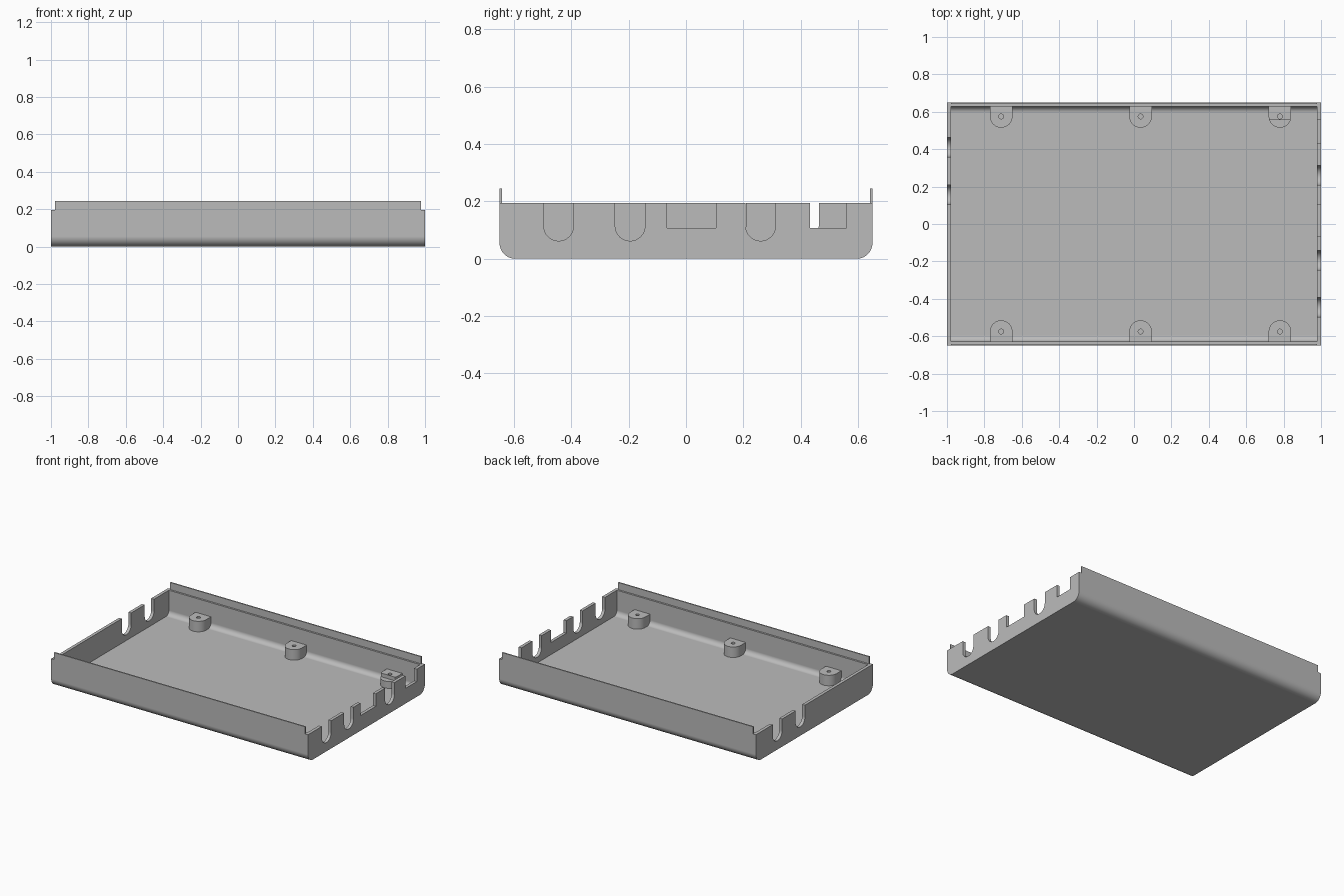
import bpy, bmesh
from math import sin, cos, pi, atan2, radians

cube = bpy.data.objects.get("Cube")
if cube:
    bpy.data.objects.remove(cube, do_unlink=True)

# Main dimensions
LENGTH, WIDTH = 1.0, 0.65          # half sizes
RIM, LIP_TOP = 0.195, 0.245
WALL, LIP = 0.022, 0.009
RADIUS = 0.055                     # rounded long bottom edges
INNER_X = LENGTH - WALL

grey = bpy.data.materials.new("grey plastic")
grey.use_nodes = True
colour = (0.5, 0.5, 0.5, 1)
grey.diffuse_color = colour
grey.node_tree.nodes["Principled BSDF"].inputs["Base Color"].default_value = colour


def finish(name, bm):
    bmesh.ops.recalc_face_normals(bm, faces=bm.faces[:])
    mesh = bpy.data.meshes.new(name)
    bm.to_mesh(mesh)
    bm.free()
    mesh.materials.append(grey)
    obj = bpy.data.objects.new(name, mesh)
    bpy.context.collection.objects.link(obj)
    bpy.ops.object.select_all(action='DESELECT')
    obj.select_set(True)
    bpy.context.view_layer.objects.active = obj
    bpy.ops.object.shade_smooth_by_angle(angle=radians(30))
    weighted = obj.modifiers.new("weighted normals", 'WEIGHTED_NORMAL')
    weighted.keep_sharp = True
    return obj


def arc(cy, cz, r, start, end, steps=16):
    angles = [radians(start + (end - start) * i / steps) for i in range(steps + 1)]
    return [(cy + r * cos(a), cz + r * sin(a)) for a in angles]


def prism(name, outline, x0, x1):
    """Extrude a (y, z) outline along x."""
    bm = bmesh.new()
    face = bm.faces.new([bm.verts.new((x0, y, z)) for y, z in outline])
    new = bmesh.ops.extrude_face_region(bm, geom=[face])["geom"]
    verts = [v for v in new if isinstance(v, bmesh.types.BMVert)]
    bmesh.ops.translate(bm, verts=verts, vec=(x1 - x0, 0, 0))
    return finish(name, bm)


def mirrored(half):
    return half + [(-y, z) for y, z in reversed(half)]


# Floor and long walls with thin raised lips, as one channel profile
corner = WIDTH - RADIUS
outer_arc = arc(corner, RADIUS, RADIUS, -90, 0)
inner_arc = arc(corner, RADIUS, RADIUS - WALL, 0, -90)
channel = outer_arc + [(WIDTH, LIP_TOP), (WIDTH - LIP, LIP_TOP),
                       (WIDTH - LIP, RIM), (WIDTH - WALL, RIM)] + inner_arc
prism("tray_channel", mirrored(channel), -INNER_X, INNER_X)


# End walls, with slots open at the rim
def round_slot(y, r=0.052, bottom=0.062):
    return [(y + r, RIM)] + arc(y, bottom + r, r, 0, -180) + [(y - r, RIM)]


def square_slot(y0, y1, bottom=0.107):
    return [(y1, RIM), (y1, bottom), (y0, bottom), (y0, RIM)]


def end_wall(name, slots, x0, x1):
    left_arc = [(-y, z) for y, z in reversed(outer_arc)]
    outline = outer_arc + [(WIDTH, RIM)]
    for slot in slots:             # from back to front
        outline += slot
    prism(name, outline + [(-WIDTH, RIM)] + left_arc, x0, x1)


end_wall("left_end_wall",
         [square_slot(0.433, 0.56), round_slot(0.26), square_slot(-0.067, 0.105),
          round_slot(-0.195), round_slot(-0.444)], INNER_X, LENGTH)
end_wall("right_end_wall", [round_slot(0.411), round_slot(0.157)], -LENGTH, -INNER_X)


# Screw bosses: D-shaped posts against the long walls with a small hole
BOSS_Y, BOSS_R, HOLE_R = 0.575, 0.06, 0.013
BACK = WIDTH - WALL - BOSS_Y


def boss(name, x, side, z0, z1, clip=-BOSS_R):
    outline = arc(0, 0, BOSS_R, -180, 0, 24)
    outline += [(BOSS_R, BACK / 2)]
    outline += [(BOSS_R * (1 - i / 4), BACK) for i in range(9)]
    outline += [(-BOSS_R, BACK / 2)]
    hole = [(HOLE_R * cos(atan2(v, u)), HOLE_R * sin(atan2(v, u))) for u, v in outline]
    outer = [(u, max(v, clip)) for u, v in outline]
    bm = bmesh.new()
    loops = [[bm.verts.new((x + u, side * (BOSS_Y + v), z)) for u, v in ring]
             for ring, z in ((outer, z0), (outer, z1), (hole, z1), (hole, z0))]
    n = len(outline)
    for k in range(4):
        a, b = loops[k], loops[(k + 1) % 4]
        for i in range(n):
            j = (i + 1) % n
            bm.faces.new((a[i], a[j], b[j], b[i]))
    bmesh.ops.dissolve_degenerate(bm, dist=1e-5, edges=bm.edges[:])
    finish(name, bm)


BASE, STEP, TOP = 0.015, 0.07, 0.096
for place, x in (("right", -0.71), ("middle", 0.035), ("left", 0.78)):
    boss("front_" + place + "_boss", x, -1, BASE, TOP)
    if place == "left":            # this post is notched beside the square slot
        boss("back_left_boss_base", x, 1, BASE, STEP)
        boss("back_left_boss_top", x, 1, STEP, TOP, clip=-0.02)
    else:
        boss("back_" + place + "_boss", x, 1, BASE, TOP)
